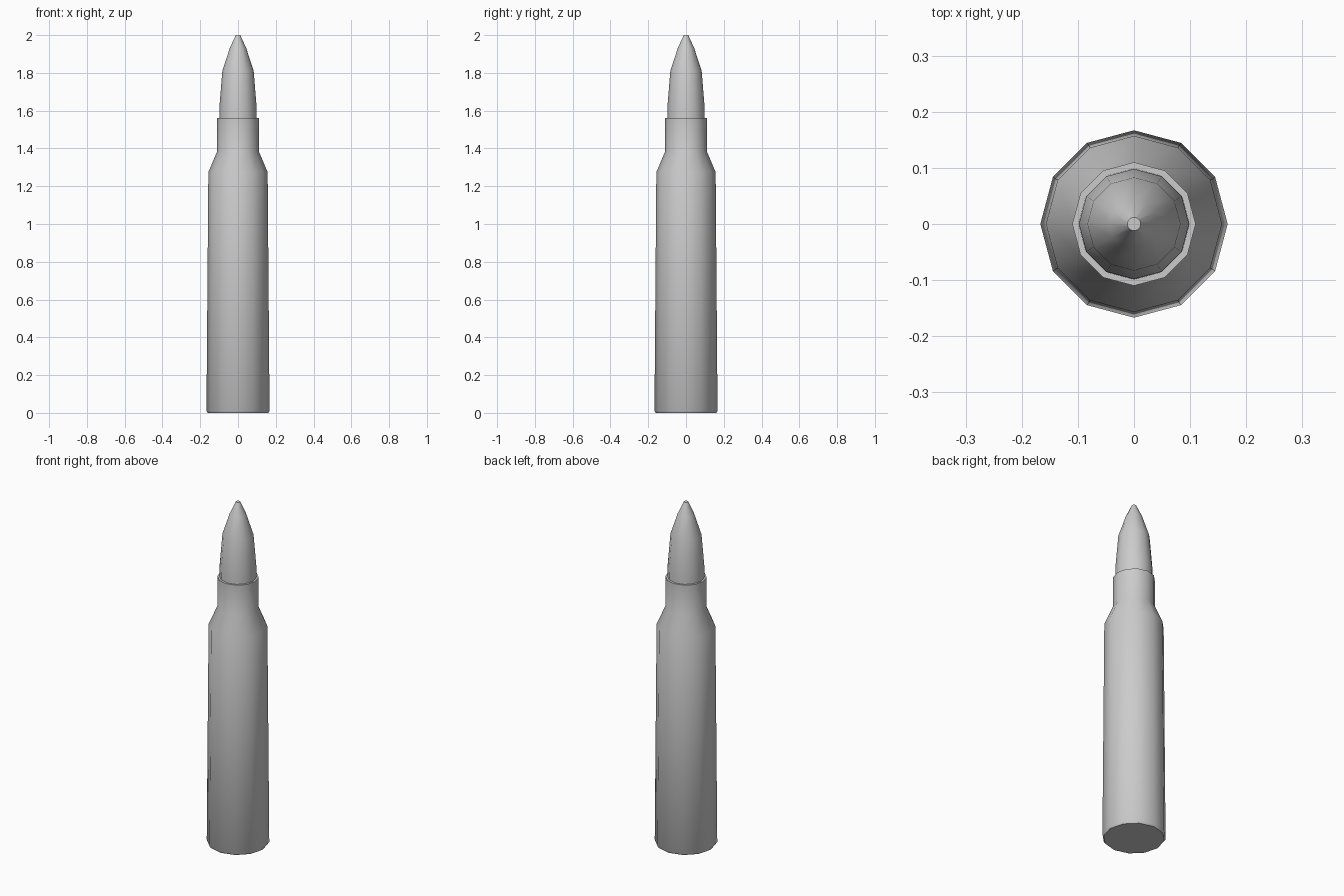
import bpy, bmesh
from math import cos, sin, tau, radians

if "Cube" in bpy.data.objects:
    bpy.data.objects.remove(bpy.data.objects["Cube"])

SIDES = 12


def lathe(name, profile, cap_bottom=False, cap_top=False):
    """Revolve (radius, height) points around z."""
    bm = bmesh.new()
    rings = [[bm.verts.new((r * cos(tau * i / SIDES), r * sin(tau * i / SIDES), z))
              for i in range(SIDES)] for r, z in profile]
    for a, b in zip(rings, rings[1:]):
        for i in range(SIDES):
            j = (i + 1) % SIDES
            bm.faces.new((a[i], a[j], b[j], b[i]))
    if cap_bottom:
        bm.faces.new(rings[0][::-1])
    if cap_top:
        bm.faces.new(rings[-1])
    mesh = bpy.data.meshes.new(name)
    bm.to_mesh(mesh)
    bm.free()
    obj = bpy.data.objects.new(name, mesh)
    bpy.context.collection.objects.link(obj)
    bpy.ops.object.select_all(action='DESELECT')
    obj.select_set(True)
    bpy.context.view_layer.objects.active = obj
    bpy.ops.object.shade_smooth_by_angle(angle=radians(40))
    return obj


# Tapered case: bevelled base, shoulder, neck and flat rim
lathe("case", [(0.16, 0), (0.167, 0.01), (0.157, 1.275), (0.11, 1.385),
               (0.11, 1.56), (0.099, 1.56)], cap_bottom=True)

# Pointed tip seated in the neck
lathe("tip", [(0.099, 1.56), (0.098, 1.625), (0.083, 1.81), (0.044, 1.93),
              (0.012, 2.0)], cap_top=True)
